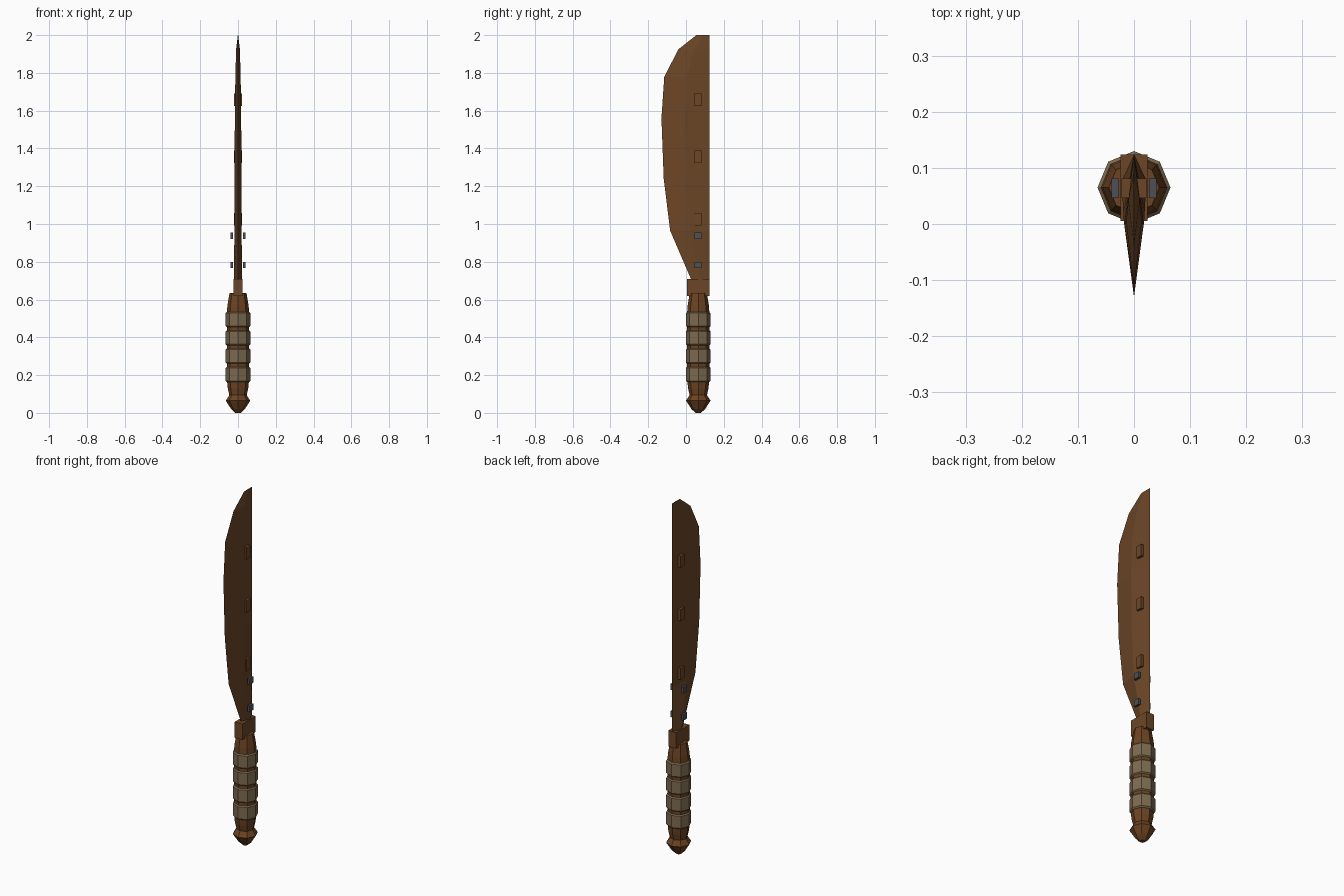
import bpy, bmesh, math

if "Cube" in bpy.data.objects:
    bpy.data.objects.remove(bpy.data.objects["Cube"])

CY = 0.065  # handle axis in y


def material(name, rgb):
    m = bpy.data.materials.new(name)
    m.diffuse_color = (*rgb, 1)
    m.use_nodes = True
    m.node_tree.nodes["Principled BSDF"].inputs["Base Color"].default_value = m.diffuse_color
    return m


BLADE = material("blade brown", (0.150, 0.062, 0.020))
WOOD = material("handle brown", (0.150, 0.056, 0.016))
WRAP = material("tan wrap", (0.205, 0.145, 0.080))
STEEL = material("slate rivet", (0.075, 0.080, 0.100))


def finish(name, bm, mat):
    bmesh.ops.recalc_face_normals(bm, faces=bm.faces)
    me = bpy.data.meshes.new(name)
    bm.to_mesh(me)
    bm.free()
    me.materials.append(mat)
    ob = bpy.data.objects.new(name, me)
    bpy.context.collection.objects.link(ob)
    return ob


def loft(name, rings, mat):
    """Skin closed rings of points and cap both ends."""
    bm = bmesh.new()
    vs = [[bm.verts.new(p) for p in r] for r in rings]
    n = len(vs[0])
    for a, b in zip(vs, vs[1:]):
        for i in range(n):
            j = (i + 1) % n
            bm.faces.new((a[i], a[j], b[j], b[i]))
    bm.faces.new(vs[0])
    bm.faces.new(vs[-1])
    return finish(name, bm, mat)


def lathe(name, profile, mat, sides=8):
    step = 2 * math.pi / sides
    return loft(name, [[(r * math.cos(i * step), CY + r * math.sin(i * step), z)
                        for i in range(sides)] for r, z in profile], mat)


def box(name, x, y, z, mat):
    """Box from (min, max) pairs."""
    return loft(name, [[(x[0], y[0], h), (x[1], y[0], h), (x[1], y[1], h), (x[0], y[1], h)]
                       for h in z], mat)


# Blade: diamond sections between cutting edge and straight spine
# (edge y, z, half thickness)
SPINE = 0.125
sections = [(0.03, 0.70, 0.022), (-0.084, 0.965, 0.019), (-0.118, 1.24, 0.018),
            (-0.13, 1.56, 0.017), (-0.115, 1.78, 0.014), (-0.04, 1.925, 0.010),
            (0.055, 2.0, 0.001)]
loft("blade", [[(0, e, z), (t, (e + SPINE) / 2, z), (0, SPINE, z), (-t, (e + SPINE) / 2, z)]
               for e, z, t in sections], BLADE)

# Raised tabs through the blade
for i, z in enumerate((1.025, 1.357, 1.658)):
    box(f"blade_tab_{i}", (-0.022, 0.022), (0.046, 0.081), (z - 0.033, z + 0.033), BLADE)

# Rivet heads on both sides
for i, z in enumerate((0.783, 0.937)):
    for side, x in (("left", (-0.04, -0.027)), ("right", (0.027, 0.04))):
        box(f"rivet_{side}_{i}", x, (0.046, 0.081), (z - 0.017, z + 0.017), STEEL)

# Guard block
box("guard", (-0.024, 0.024), (0.005, 0.124), (0.62, 0.71), BLADE)

# Octagonal grip and pommel
lathe("grip", [(0.044, 0.085), (0.054, 0.13), (0.059, 0.18), (0.059, 0.53),
               (0.056, 0.57), (0.045, 0.635)], WOOD)
lathe("pommel", [(0.014, 0.0), (0.036, 0.02), (0.065, 0.065), (0.044, 0.097)], WOOD)

# Four wrap bands with chamfered rims
for i in range(4):
    z = 0.204 + i * 0.0967
    lathe(f"wrap_band_{i}", [(0.058, z - 0.041), (0.065, z - 0.034),
                             (0.065, z + 0.034), (0.058, z + 0.041)], WRAP)
